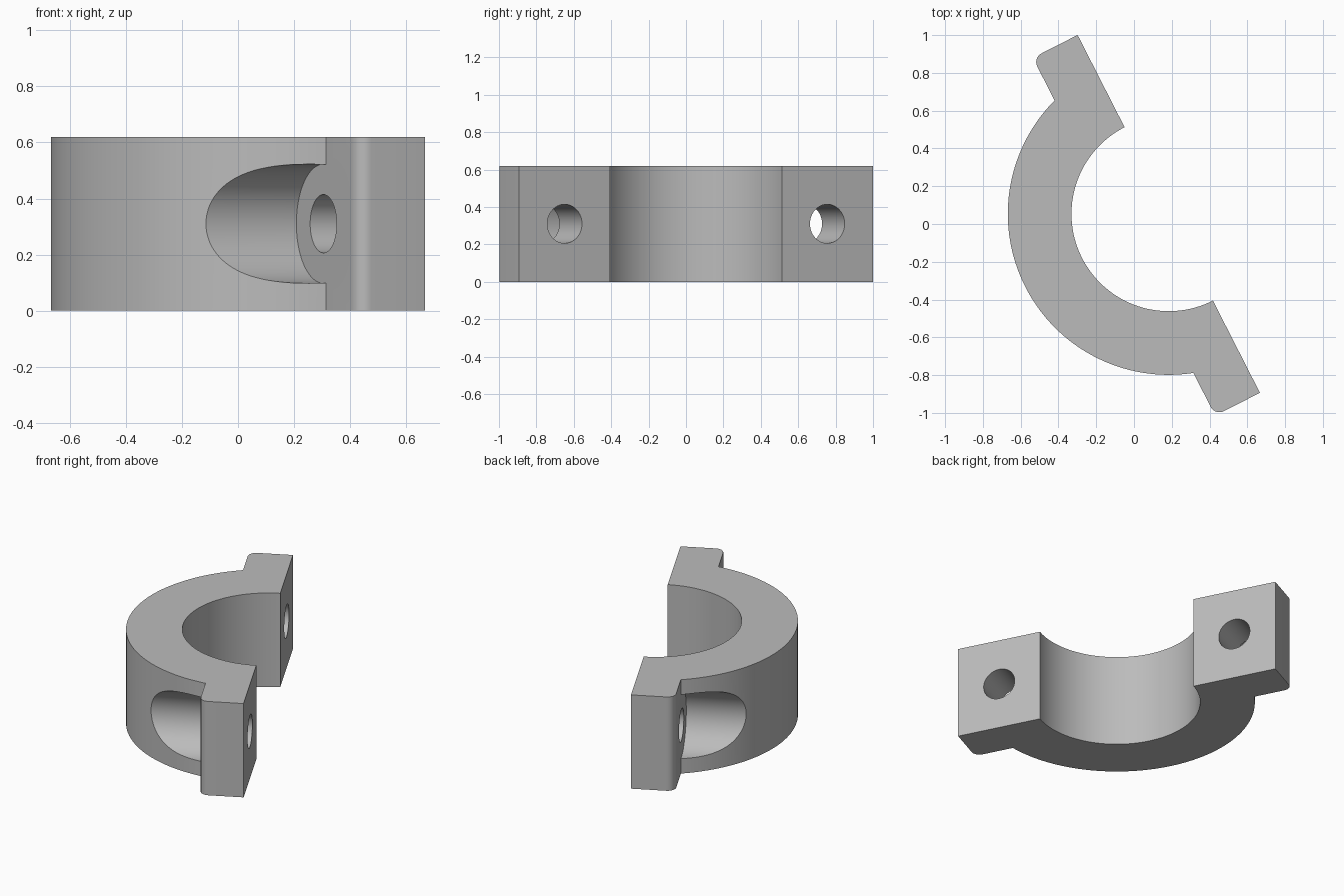
import bpy
import bmesh
from math import sin, cos, pi, radians, sqrt, asin
from mathutils import Matrix

if "Cube" in bpy.data.objects:
    bpy.data.objects.remove(bpy.data.objects["Cube"], do_unlink=True)

# Main sizes (local x points from the flat joint face towards the arch)
HEIGHT = 0.62
R_IN, R_OUT = 0.515, 0.852
HALF_LEN = 1.063
LUG = 0.266
FILLET = 0.052
BOLT_Y, BOLT_R, RECESS_R = 0.788, 0.104, 0.2125
PLACE = Matrix.Translation((0.184, 0.0535, 0)) @ Matrix.Rotation(radians(207), 4, "Z")


def arc(cx, cy, r, a0, a1, n):
    return [(cx + r * cos(a0 + (a1 - a0) * i / n),
             cy + r * sin(a0 + (a1 - a0) * i / n)) for i in range(n + 1)]


def make_object(name, bm):
    mesh = bpy.data.meshes.new(name)
    bmesh.ops.recalc_face_normals(bm, faces=bm.faces)
    bm.to_mesh(mesh)
    bm.free()
    obj = bpy.data.objects.new(name, mesh)
    bpy.context.collection.objects.link(obj)
    return obj


def cylinder_cutter(name, y, radius, x0, x1):
    bm = bmesh.new()
    turn = Matrix.Translation(((x0 + x1) / 2, y, HEIGHT / 2)) @ Matrix.Rotation(pi / 2, 4, "Y")
    bmesh.ops.create_cone(bm, cap_ends=True, segments=96, radius1=radius,
                          radius2=radius, depth=x1 - x0, matrix=turn)
    obj = make_object(name, bm)
    obj.hide_render = True
    return obj


# Clamp outline: inner arch, lug end with rounded corner, outer arch, other lug
meet = asin(LUG / R_OUT)
corner = arc(LUG - FILLET, HALF_LEN - FILLET, FILLET, pi / 2, 0, 10)
outline = arc(0, 0, R_IN, -pi / 2, pi / 2, 96)
outline += [(0, HALF_LEN)] + corner
outline += arc(0, 0, R_OUT, pi / 2 - meet, meet - pi / 2, 96)
outline += [(x, -y) for x, y in reversed(corner)] + [(0, -HALF_LEN)]

bm = bmesh.new()
base = bm.faces.new([bm.verts.new((x, y, 0)) for x, y in outline])
raised = bmesh.ops.extrude_face_region(bm, geom=[base])["geom"]
bmesh.ops.translate(bm, vec=(0, 0, HEIGHT),
                    verts=[v for v in raised if isinstance(v, bmesh.types.BMVert)])
clamp = make_object("half_clamp", bm)

# Bolt holes and bolt-head recesses on both lugs
cutters = []
for side, y in (("front", BOLT_Y), ("back", -BOLT_Y)):
    cutters.append(cylinder_cutter(side + "_bolt_recess", y, RECESS_R, LUG, 1.2))
    cutters.append(cylinder_cutter(side + "_bolt_hole", y, BOLT_R, -0.2, 0.5))
for cutter in cutters:
    mod = clamp.modifiers.new(cutter.name, "BOOLEAN")
    mod.operation = "DIFFERENCE"
    mod.solver = "EXACT"
    mod.object = cutter

# Apply the cuts and remove the helpers
graph = bpy.context.evaluated_depsgraph_get()
cut_mesh = bpy.data.meshes.new_from_object(clamp.evaluated_get(graph))
clamp.modifiers.clear()
clamp.data = cut_mesh
for cutter in cutters:
    bpy.data.objects.remove(cutter, do_unlink=True)
clamp.data.transform(PLACE)

# Plain grey metal
grey = bpy.data.materials.new("grey_metal")
grey.use_nodes = True
colour = (0.5, 0.5, 0.5, 1)
grey.diffuse_color = colour
grey.node_tree.nodes["Principled BSDF"].inputs["Base Color"].default_value = colour
clamp.data.materials.clear()
clamp.data.materials.append(grey)

# Smooth curved walls, crisp edges
bpy.ops.object.select_all(action="DESELECT")
clamp.select_set(True)
bpy.context.view_layer.objects.active = clamp
bpy.ops.object.shade_smooth_by_angle(angle=radians(30))
